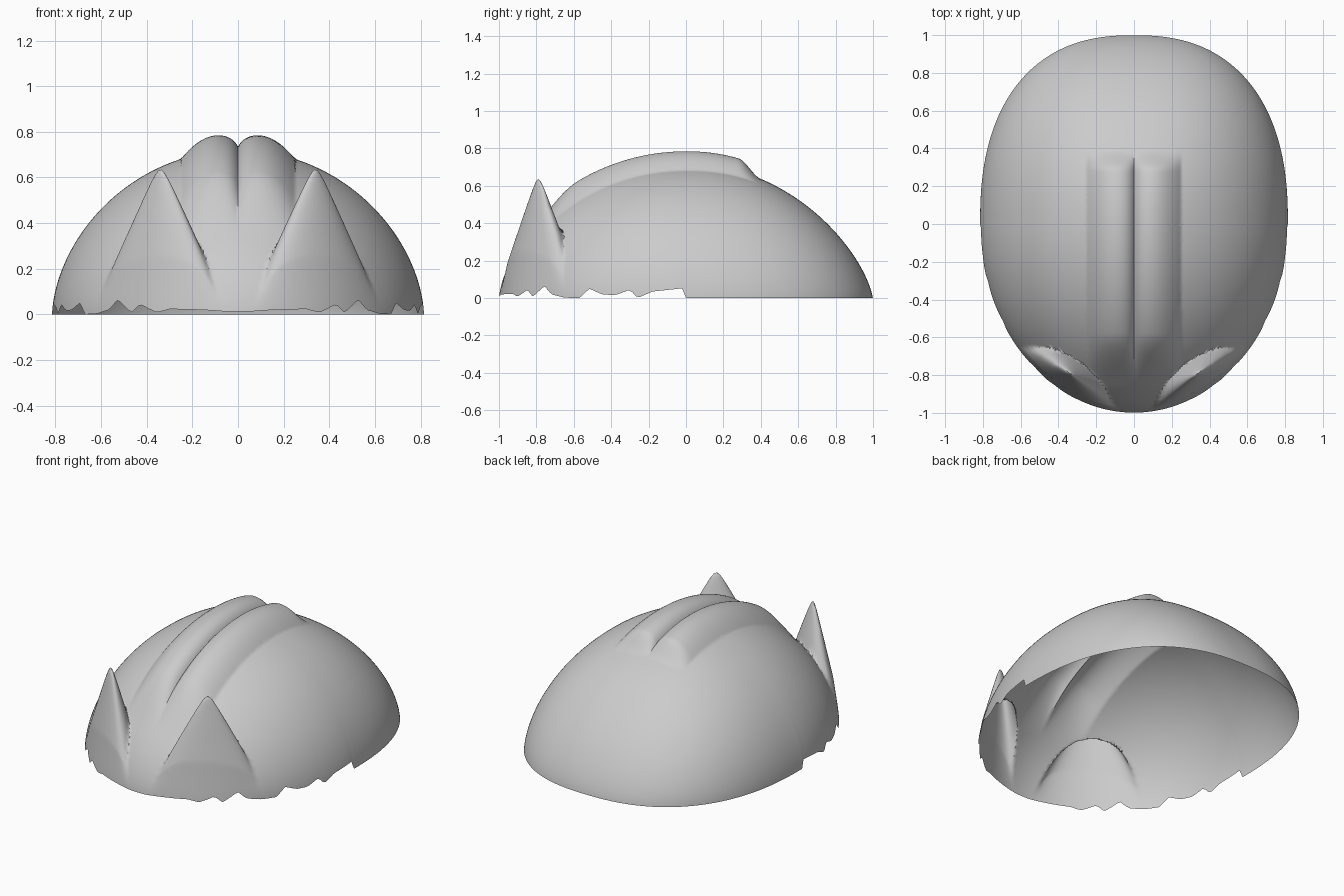
import bpy, bmesh
from math import sin, cos, asin, sqrt, exp, pi, hypot, radians

if "Cube" in bpy.data.objects:
    bpy.data.objects.remove(bpy.data.objects["Cube"])

WIDTH, HEIGHT = 0.815, 0.73
RINGS, SPOKES = 130, 300

# Torn front rim: (y, z) points
RIM = [(-1.01, .022), (-.93, .025), (-.9, .015), (-.85, .04), (-.82, .015),
       (-.76, .055), (-.72, .025), (-.65, .012), (-.57, .01), (-.52, .06),
       (-.45, .03), (-.38, .025), (-.30, .055), (-.26, .01), (-.18, .045),
       (-.02, .062), (0, .01), (1.01, .01)]


def rim_height(y):
    for (y0, z0), (y1, z1) in zip(RIM, RIM[1:]):
        if y <= y1:
            return z0 + (z1 - z0) * (y - y0) / (y1 - y0)
    return 0


def step(a, b, v):
    t = max(0, min(1, (v - a) / (b - a)))
    return t * t * (3 - 2 * t)


def ridge(x, y):
    # Twin lengthwise ridges with a notch between them
    t = (abs(x) - .1) / .15
    if abs(t) >= 1:
        return 0
    bump = .07 * (1 - t * t) - .024 * exp(-abs(x) / .02)
    return bump * (1 - step(.28, .40, y)) * step(-.85, -.58, y)


def ear(x, y):
    # Pointed cone, wide along the rim and thin across it
    a = radians(35)
    dx, dy = abs(x) - .34, y + .79
    u = dx * cos(a) + dy * sin(a)
    w = -dx * sin(a) + dy * cos(a)
    s = hypot(u, w / (.5 if w > 0 else .34))
    return .69 - sqrt((1.9 * s) ** 2 + .045 ** 2)


def smooth_max(a, b, k=.03):
    return (a + b + sqrt((a - b) ** 2 + k * k)) / 2 - k / 2 * exp(-abs(a - b) / k)


def point(r, dx, dy, power):
    x, y = WIDTH * r * dx, r * dy
    edge = max(0, 1 - r * r)
    base = HEIGHT * edge ** power
    z = base + ridge(x, y)
    e = ear(x, y)
    if y < -.3 and e > z - .1:
        z += (smooth_max(z, e) - z) * min(1, edge / .05) * step(z - .1, z, e)
    return x, y, z


# Open domed shell with ridges and ears drawn out of its surface
bm = bmesh.new()
crown = bm.verts.new(point(0, 1, 0, .6))
spokes = []
for j in range(SPOKES):
    c, s = cos(2 * pi * j / SPOKES), sin(2 * pi * j / SPOKES)
    n = 2.4 if s > 0 else 2
    k = (abs(c) ** n + abs(s) ** n) ** (-1 / n)
    power = .56 * c * c + (.69 if s > 0 else .6) * s * s
    r_max = sqrt(1 - (rim_height(s * k) / HEIGHT) ** (1 / power))
    spokes.append([bm.verts.new(point(sin(asin(r_max) * i / RINGS), c * k, s * k, power))
                   for i in range(1, RINGS + 1)])

for j, a in enumerate(spokes):
    b = spokes[(j + 1) % SPOKES]
    bm.faces.new((crown, a[0], b[0]))
    for i in range(RINGS - 1):
        bm.faces.new((a[i], a[i + 1], b[i + 1], b[i]))

low = min(v.co.z for v in bm.verts)
bmesh.ops.translate(bm, verts=bm.verts, vec=(0, 0, -low))
mesh = bpy.data.meshes.new("eared_shell")
bm.to_mesh(mesh)
bm.free()
shell = bpy.data.objects.new("eared_shell", mesh)
bpy.context.collection.objects.link(shell)
bpy.context.view_layer.objects.active = shell
shell.select_set(True)
bpy.ops.object.shade_smooth_by_angle(angle=radians(50))
